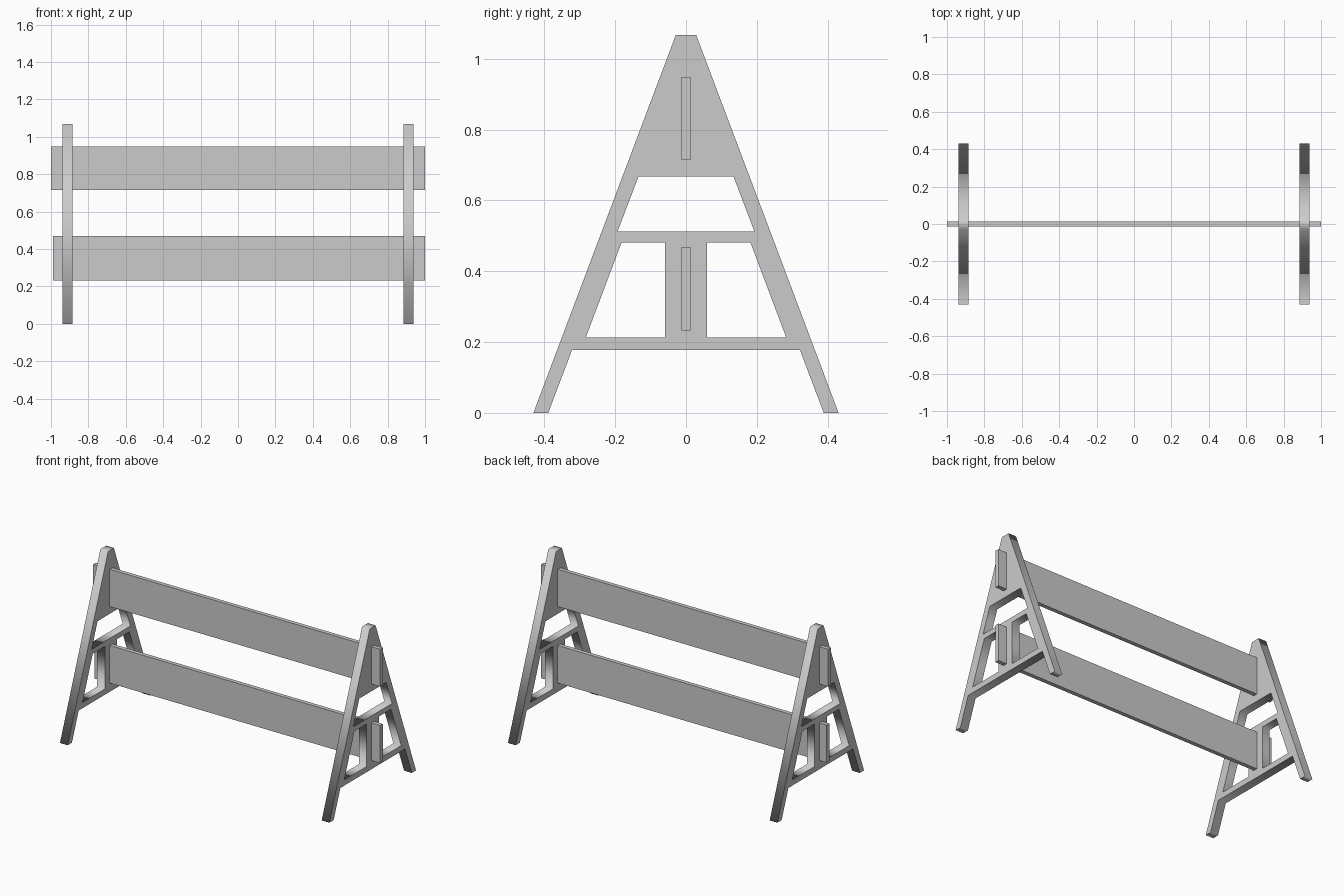
import bpy
from math import pi

if "Cube" in bpy.data.objects:
    bpy.data.objects.remove(bpy.data.objects["Cube"])

FRAME_X, FRAME_T = 0.912, 0.054   # end frame position and thickness
BOARD_T = 0.026


def mirrored(half):
    """Close a half outline (y >= 0) with its mirror image."""
    return half + [(-y, z) for y, z in reversed(half)]


def flat_panel(name, x, thickness, loops):
    """Panel in the YZ plane; the first loop is the outline, the rest are openings."""
    cu = bpy.data.curves.new(name, 'CURVE')
    cu.dimensions = '2D'
    cu.fill_mode = 'BOTH'
    cu.extrude = thickness / 2
    for pts in loops:
        sp = cu.splines.new('POLY')
        sp.points.add(len(pts) - 1)
        for p, (y, z) in zip(sp.points, pts):
            p.co = (y, z, 0, 1)
        sp.use_cyclic_u = True
    ob = bpy.data.objects.new(name, cu)
    bpy.context.collection.objects.link(ob)
    ob.location.x = x
    ob.rotation_euler = (pi / 2, 0, pi / 2)
    bpy.ops.object.select_all(action='DESELECT')
    bpy.context.view_layer.objects.active = ob
    ob.select_set(True)
    bpy.ops.object.convert(target='MESH')
    bpy.context.object.name = name


def board(name, x0, x1, z0, z1):
    bpy.ops.mesh.primitive_cube_add(size=1, location=((x0 + x1) / 2, 0, (z0 + z1) / 2))
    ob = bpy.context.object
    ob.name = name
    ob.scale = (x1 - x0, BOARD_T, z1 - z0)
    bpy.ops.object.transform_apply(location=False, rotation=False, scale=True)


# A-frame outline with splayed legs, and its three openings
outline = mirrored([(0.029, 1.067), (0.431, 0), (0.389, 0), (0.322, 0.177)])
upper_opening = mirrored([(0.193, 0.513), (0.134, 0.668)])
right_opening = [(0.06, 0.213), (0.283, 0.213), (0.182, 0.481), (0.06, 0.481)]
left_opening = [(-y, z) for y, z in right_opening]

# End frames
for side, sx in (("left", -1), ("right", 1)):
    flat_panel(side + "_end_frame", sx * FRAME_X, FRAME_T,
               [outline, upper_opening, right_opening, left_opening])

# Boards running through both frames
board("upper_board", -1.0, 1.0, 0.714, 0.949)
board("lower_board", -0.99, 1.0, 0.232, 0.469)
